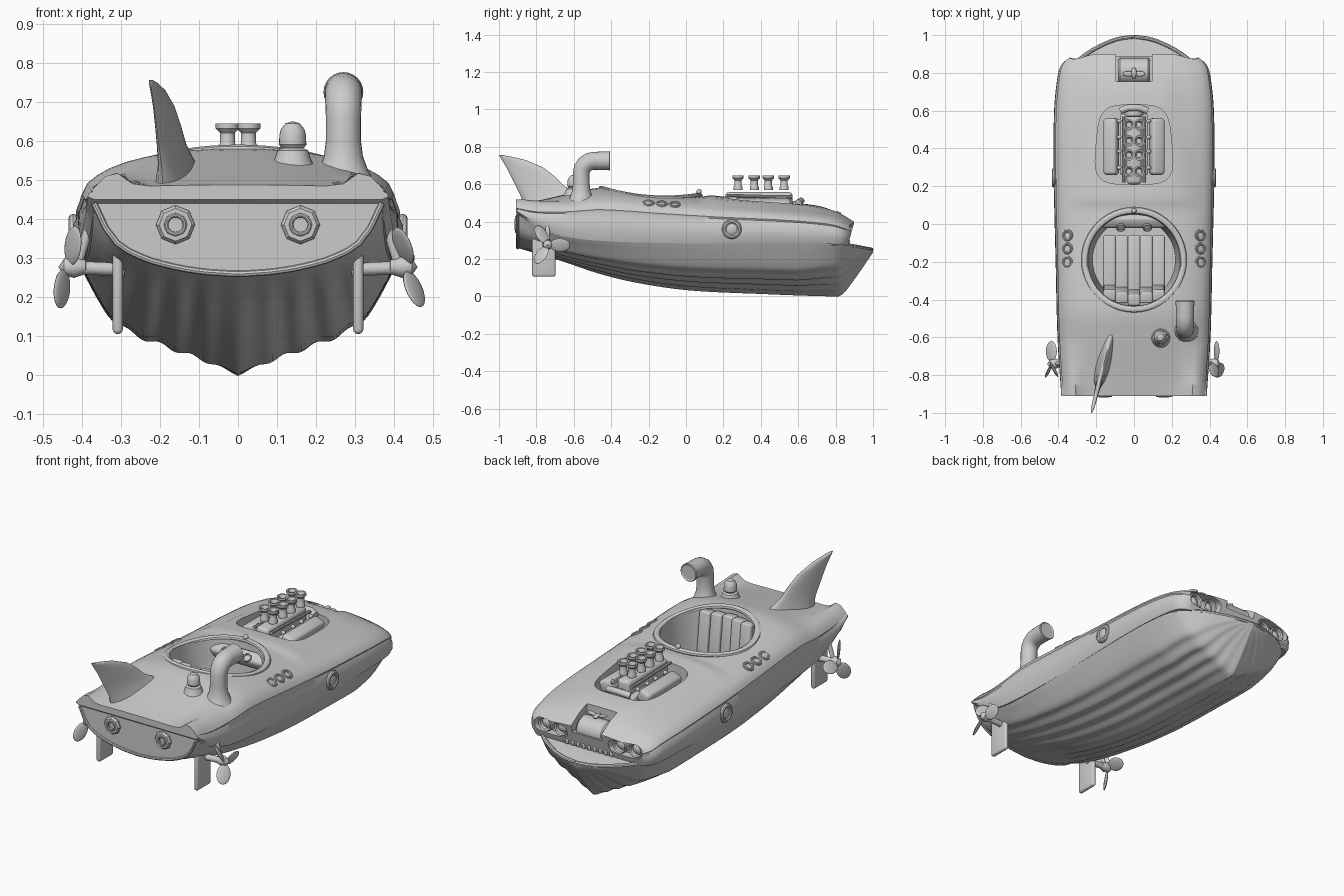
import bpy, bmesh, math
from math import sin, cos, pi
from mathutils import Vector, Matrix

cube = bpy.data.objects.get("Cube")
if cube:
    bpy.data.objects.remove(cube, do_unlink=True)

grey = bpy.data.materials.new("plain grey")
grey.use_nodes = True
grey.diffuse_color = (0.6, 0.6, 0.6, 1)
grey.node_tree.nodes["Principled BSDF"].inputs["Base Color"].default_value = (0.6, 0.6, 0.6, 1)


def finish(name, bm, loc=(0, 0, 0), rot=(0, 0, 0), bevel=0, cuts=(), angle=35):
    bmesh.ops.recalc_face_normals(bm, faces=bm.faces)
    me = bpy.data.meshes.new(name)
    bm.to_mesh(me)
    bm.free()
    me.materials.append(grey)
    ob = bpy.data.objects.new(name, me)
    ob.location, ob.rotation_euler = loc, rot
    bpy.context.collection.objects.link(ob)
    bpy.ops.object.select_all(action='DESELECT')
    ob.select_set(True)
    bpy.context.view_layer.objects.active = ob
    if bevel:
        m = ob.modifiers.new("bevel", 'BEVEL')
        m.width, m.segments = bevel, 3
    for c in cuts:
        m = ob.modifiers.new("cut", 'BOOLEAN')
        m.operation, m.object, m.solver = 'DIFFERENCE', c, 'EXACT'
    for m in list(ob.modifiers):
        bpy.ops.object.modifier_apply(modifier=m.name)
    bpy.ops.object.shade_smooth_by_angle(angle=math.radians(angle))
    return ob


def loft(rows, caps=True):
    """Skin between rows of points."""
    bm = bmesh.new()
    vs = [[bm.verts.new(p) for p in r] for r in rows]
    n = len(rows[0])
    for a, b in zip(vs, vs[1:]):
        for i in range(n):
            j = (i + 1) % n
            bm.faces.new((a[i], a[j], b[j], b[i]))
    if caps:
        bm.faces.new(vs[0])
        bm.faces.new(vs[-1])
    return bm


def lathe(name, prof, loc, rot=(0, 0, 0), n=24, **kw):
    rows = [[(max(r, .0005) * cos(2 * pi * i / n), max(r, .0005) * sin(2 * pi * i / n), z)
             for i in range(n)] for r, z in prof]
    return finish(name, loft(rows), loc, rot, **kw)


def ring(name, R, r, loc, rot=(0, 0, 0), n=32, squash=1, sag=0):
    rows = [[((R + r * cos(b)) * cos(a), (R + r * cos(b)) * sin(a), r * sin(b) * squash - sag * cos(a) ** 2)
             for b in [2 * pi * k / 10 for k in range(10)]] for a in [2 * pi * i / n for i in range(n + 1)]]
    bm = loft(rows, caps=False)
    bmesh.ops.remove_doubles(bm, verts=bm.verts, dist=1e-5)
    return finish(name, bm, loc, rot)


def tube(name, pts, radii, n=16, caps=True):
    rows, P = [], [Vector(p) for p in pts]
    for i, p in enumerate(P):
        t = (P[min(i + 1, len(P) - 1)] - P[max(i - 1, 0)]).normalized()
        q = Vector((0, 0, 1)).rotation_difference(t)
        r = radii[i] if isinstance(radii, list) else radii
        rows.append([p + q @ Vector((r * cos(2 * pi * k / n), r * sin(2 * pi * k / n), 0)) for k in range(n)])
    return finish(name, loft(rows, caps=caps))


def box(name, size, loc, rot=(0, 0, 0), bevel=.01):
    bm = bmesh.new()
    bmesh.ops.create_cube(bm, size=1, matrix=Matrix.Diagonal((*size, 1)))
    return finish(name, bm, loc, rot, bevel)


def ball(name, size, loc, rot=(0, 0, 0)):
    bm = bmesh.new()
    bmesh.ops.create_uvsphere(bm, u_segments=20, v_segments=12, radius=1, matrix=Matrix.Diagonal((*size, 1)))
    return finish(name, bm, loc, rot)


def clamp(t):
    return min(1, max(0, t))


def interp(x, tab):
    """Smooth curve through a short table of pairs."""
    x = min(max(x, tab[0][0]), tab[-1][0])
    i = max(k for k in range(len(tab) - 1) if tab[k][0] <= x)

    def slope(k):
        a, b = tab[max(k - 1, 0)], tab[min(k + 1, len(tab) - 1)]
        return (b[1] - a[1]) / (b[0] - a[0])
    (x0, y0), (x1, y1) = tab[i], tab[i + 1]
    h, t = x1 - x0, (x - x0) / (x1 - x0)
    return ((2*t**3 - 3*t*t + 1) * y0 + (t**3 - 2*t*t + t) * h * slope(i)
            + (3*t*t - 2*t**3) * y1 + (t**3 - t*t) * h * slope(i + 1))


# Hull lines
width = [(-.91, .385), (-.6, .405), (-.2, .415), (.25, .425), (.6, .423), (.78, .405), (.86, .385), (.9, .345)]
deck = [(-.91, .487), (-.8, .51), (-.6, .555), (-.45, .58), (-.1, .55), (.2, .52), (.6, .485), (.8, .45), (.9, .40)]
seam = [(-.91, .45), (-.8, .37), (-.6, .31), (-.1, .285), (.5, .285), (.85, .275), (1, .25)]
keel = [(-.91, .262), (-.67, .19), (-.46, .12), (-.25, .07), (.02, .032), (.4, .013), (.78, 0), (.83, .005), (.9, .09), (1, .235)]
rim = [(-.91, .368), (-.2, .398), (.25, .406), (.6, .402), (.8, .37), (.88, .295), (.93, .225), (.97, .145), (.99, .08), (1, .004)]
side = [(.96, 0), (1, .2), (.995, .42), (.965, .55), (.975, .59), (.94, .69), (.88, .76), (.8, .825), (.7, .88),
        (.58, .925), (.45, .96), (.3, .985), (.15, .997), (0, 1)]
belly = [(0, 0), (.22, .1), (.45, .22), (.7, .37), (.88, .62), (1, 1)]
stern_belly = [(0, 0), (.33, .06), (.67, .24), (.88, .52), (1, 1)]


def mirrored(half):
    return half + [(-x, y, z) for x, y, z in half[-2::-1]]


def body_row(y):
    w, top, low = interp(y, width), interp(y, deck), interp(y, seam)
    half = []
    for u, v in side:
        z = low + v * (top - low)
        if v > .65:
            # raised hood panel and tail lobes
            hood = clamp((y - .08) / .05) * clamp((.78 - .3 * clamp((y - .1) / .75) - u) / .1) * clamp((.9 - y) / .2)
            z += .014 * hood + .04 * math.exp(-((u - .83) / .1) ** 2) * clamp((-.62 - y) / .25)
        # the nose leans back towards its foot
        half.append((u * w, y - .035 * clamp((y - .78) / .12) * (1 - v), z))
    return mirrored(half)


def hull_row(y):
    w, top, low = interp(y, rim), interp(y, seam), interp(y, keel)
    flute = .011 * min(1, (1 - y) / .25, (y + .91) / .3)
    vee, aft = max(0, (y - .6) / .4) * .6, clamp((-.45 - y) / .4)
    half = []
    for k in range(51):
        u = 1 - k / 50
        f = interp(u, belly) * (1 - aft) + interp(u, stern_belly) * aft
        f = f * (1 - vee) + u * vee
        half.append((u * w, y, low + f * (top - low) + flute * sin(u * 5 * pi) ** 2 * clamp(u * 4)))
    return mirrored(half)


# Cutters for cockpit, engine bay, headlights and nose intake
def rounded(cx, cy, a, b, p, n=40):
    sg = lambda t: math.copysign(abs(t) ** (2 / p), t)
    return [(cx + a * sg(cos(2 * pi * i / n)), cy + b * sg(sin(2 * pi * i / n))) for i in range(n)]


pit = finish("cockpit_cutter", loft([[(x, y, z) for x, y in rounded(0, -.19, r, r, 2, 48)] for z, r in ((.22, .22), (.8, .265))]))
bay = finish("bay_cutter", loft([[(x * (1.08 - .4 * (y - .22)), y, z) for x, y in rounded(0, .42, .2, .21, 4)] for z in (.36, .8)]))
notch = box("notch_cutter", (.19, .3, .3), (0, .905, .51), bevel=0)
eyes = [finish("lamp_cutter", loft([[(x, y, z) for x, z in rounded(s * .235, .345, .105, .042, 3)] for y in (.83, 1)])) for s in (1, -1)]

ys = [-.91 + 1.81 * i / 70 for i in range(71)]
finish("upper_body", loft([body_row(y) for y in ys]), cuts=[pit, bay, notch] + eyes, angle=45)
hull_ys = [-.897 + 1.897 * i / 80 for i in range(81)]
finish("lower_hull", loft([hull_row(y) for y in hull_ys]), cuts=[pit], angle=45)
for c in [pit, bay, notch] + eyes:
    bpy.data.objects.remove(c, do_unlink=True)

tube("transom_rim", [(x, y - .003, z) for x, y, z in hull_row(-.897)][::4], .008, 8)
bow = [.78 + .22 * sin(pi / 2 * i / 16) for i in range(17)]
edge = [(interp(y, rim) - .008, y - .008, interp(y, seam)) for y in bow]
tube("bow_lip", edge + [(-x, y, z) for x, y, z in edge[::-1]], .011, 8)

# Cockpit rim, pleated seat and dashboard
ring("cockpit_rim", .262, .018, (0, -.19, .558), (math.radians(-4), 0, 0), 48, .8, sag=.03)
for i in range(5):
    x = (i - 2) * .065
    box("seat_cushion_pleat", (.066, .32, .1), (x, -.22, .29), bevel=.01)
    box("seat_back_pleat", (.066, .06, .3), (x, -.385 + .012 * abs(i - 2), .41), (.12, 0, 0), bevel=.01)
box("dashboard", (.34, .07, .07), (0, .02, .47), (.5, 0, 0), .02)
for s in (1, -1):
    lathe("gauge", [(0, 0), (.024, 0), (.024, .012), (.018, .012), (.016, .006), (0, .006)], (s * .07, -.015, .49), (.7, 0, 0))
ball("deck_knob", (.014, .014, .014), (0, .07, .56))

# Engine
box("engine_block", (.15, .32, .12), (0, .42, .42))
box("intake_manifold", (.08, .36, .09), (0, .39, .512), bevel=.02)
lathe("front_pulley", [(0, 0), (.05, 0), (.05, .03), (0, .03)], (0, .57, .46), (-pi / 2, 0, 0), bevel=.005)
tube("blower_pipe", [(-.07, .6, .5), (-.03, .615, .51), (.03, .615, .51), (.07, .6, .5)], .018)
for s in (1, -1):
    box("valve_cover", (.075, .3, .07), (s * .12, .41, .485), (0, s * .35, 0), .018)
    tube("fuel_rail", [(s * .055, .22, .54), (s * .055, .57, .53)], .009, 10)
    for y in (.278, .365, .44, .525):
        lathe("intake_stack", [(.024, 0), (.024, .015), (.019, .025), (.019, .05), (.03, .062), (.03, .075),
                               (.022, .074), (.014, .055), (0, .055)], (s * .027, y, .57), n=20)
        ball("plug", (.012, .012, .012), (s * .078, y + .02, .518))

# Nose intake, ornament and twin headlamps
lathe("nose_roll", [(0, -.085), (.06, -.085), (.07, -.075), (.07, .075), (.06, .085), (0, .085)], (0, .81, .362), (0, pi / 2, 0))
ball("ornament_body", (.014, .03, .012), (0, .8, .443))
for s in (1, -1):
    ball("ornament_wing", (.03, .014, .006), (s * .03, .795, .447), (0, -s * .2, 0))
    for x in (.185, .285):
        lathe("headlamp", [(.043, 0), (.043, .03), (.038, .036), (.031, .03), (.028, .014), (.016, .022), (0, .025)],
              (s * x, .83, .345), (-pi / 2, 0, 0))
for i in range(9):
    box("grille_tooth", (.018, .016, .026), ((i - 4) * .035, .87, .288), bevel=.005)

# Paired side fittings
for s in (1, -1):
    ring("porthole_rim", .04, .013, (s * .422, .245, .36), (0, pi / 2, 0))
    lathe("porthole_glass", [(0, 0), (.04, 0), (.03, .008), (0, .012)], (s * .42, .245, .36), (0, s * pi / 2, 0))
    for y in (-.06, -.13, -.2):
        ring("side_vent", .024, .008, (s * .352, y, .488 - y * .05), (0, s * .5, 0), 24)
    lathe("exhaust", [(.05, 0), (.05, .012), (.042, .022), (.03, .022), (.024, .004), (0, .004)],
          (s * .16, -.893, .385), (pi / 2, 0, 0), n=8)
    ring("exhaust_pipe", .024, .006, (s * .16, -.912, .385), (pi / 2, 0, 0), 20)
    box("rudder", (.026, .125, .25), (s * .308, -.76, .23), bevel=.012)
    tube("propeller_shaft", [(s * .29, -.74, .27), (s * .41, -.74, .275)], .017, 12)
    tube("propeller_strut", [(s * .375, -.74, .4), (s * .41, -.74, .285)], .012, 12)
    lathe("propeller_hub", [(0, -.035), (.018, -.03), (.028, 0), (.022, .025), (0, .04)],
          (s * .42, -.74, .277), (0, s * pi / 2, 0))
    for k in range(3):
        tilt = Matrix.Rotation(-s * .25, 4, 'Y') @ Matrix.Rotation(.5 + k * 2 * pi / 3, 4, 'X')
        spot = Vector((s * .437, -.74, .275)) + tilt @ Vector((0, 0, .066))
        ball("propeller_blade", (.008, .038, .054), spot, (tilt @ Matrix.Rotation(.6, 4, 'Z')).to_euler())

# Tail fin: height, leading y, trailing y, half thickness
fin = [(.49, -.46, -.87, .05), (.54, -.56, -.885, .028), (.59, -.65, -.91, .02), (.64, -.7, -.935, .016),
       (.69, -.765, -.96, .013), (.73, -.86, -.985, .011), (.748, -.94, -.995, .009), (.756, -.985, -1, .004)]
rows = []
for z, a, b, t in fin:
    loop = []
    for k in range(20):
        y = (a + b) / 2 + (a - b) / 2 * cos(2 * pi * k / 20)
        loop.append((-.1 + .25 * (y + .5) + t * sin(2 * pi * k / 20), y, z))
    rows.append(loop)
finish("tail_fin", loft(rows), angle=60)

# Air snorkel and beacon
path = [(.27, -.56, z) for z in (.47, .52, .56, .6, .66)]
path += [(.27, -.49 - .07 * cos(a), .66 + .065 * sin(a)) for a in (.4, .8, 1.2, pi / 2)] + [(.27, -.43, .725), (.27, -.41, .725)]
tube("snorkel", path, [.1, .065, .05, .045, .045, .046, .047, .048, .048, .049, .051], 24, caps=False)
lathe("snorkel_mouth", [(.051, 0), (.047, .004), (.04, 0), (.036, -.04), (0, -.045)], (.27, -.41, .725), (-pi / 2, 0, 0))
lathe("beacon", [(.065, -.03), (.046, .01), (.04, .03), (.028, .036), (.035, .045), (.034, .07), (.03, .085), (.018, .1), (0, .105)],
      (.14, -.6, .545))
